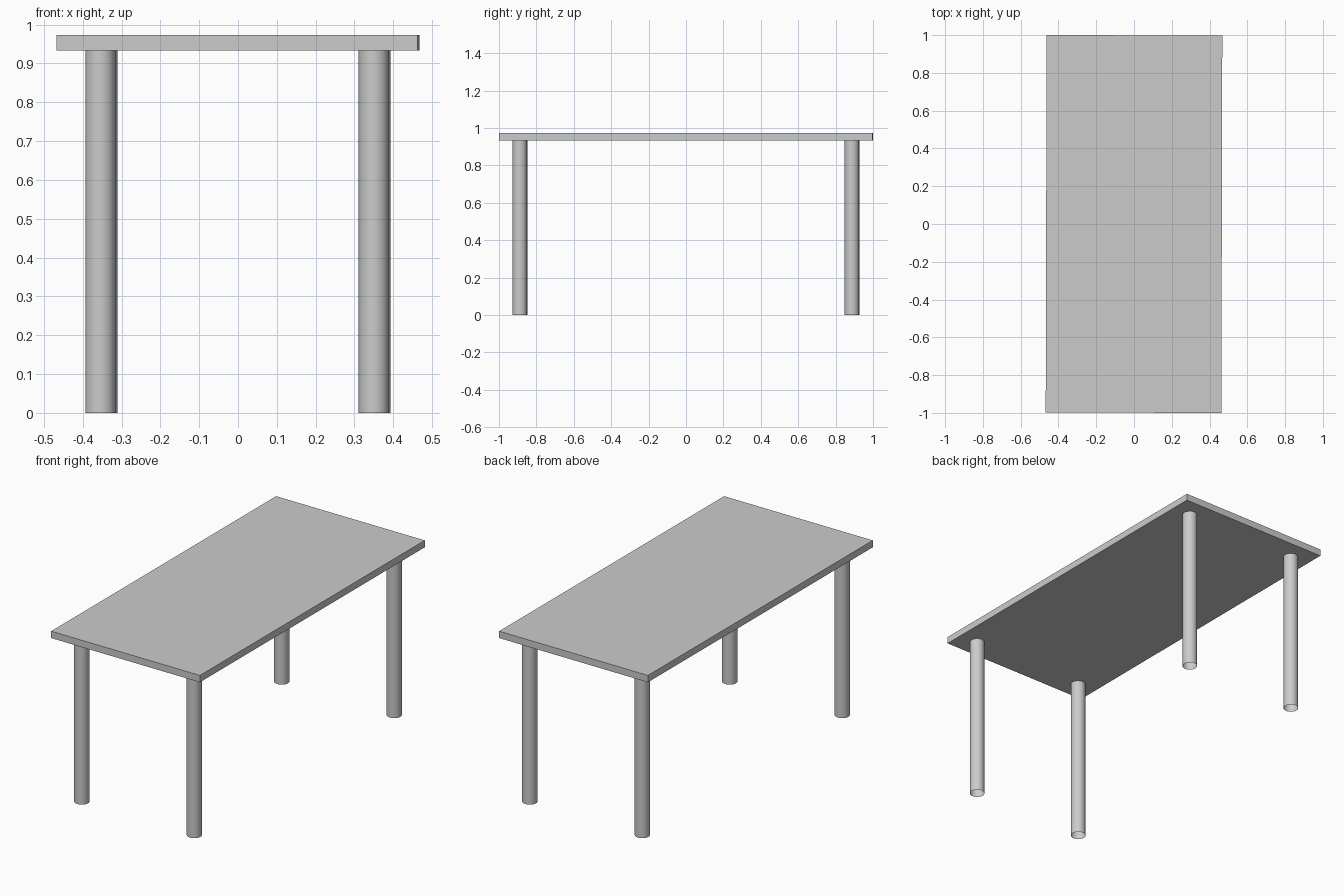
import bpy, bmesh
from math import radians
from mathutils import Matrix

if "Cube" in bpy.data.objects:
    bpy.data.objects.remove(bpy.data.objects["Cube"])

TURN = Matrix.Rotation(-0.0025, 4, 'Z')   # the table stands very slightly askew
TOP_Z, UNDER_Z = 0.973, 0.934
LEG_X, LEG_Y, LEG_R = 0.352, 0.888, 0.039


def make_object(name, bm):
    mesh = bpy.data.meshes.new(name)
    bm.transform(TURN)
    bm.to_mesh(mesh)
    bm.free()
    obj = bpy.data.objects.new(name, mesh)
    bpy.context.collection.objects.link(obj)
    return obj


# Flat rectangular slab
bm = bmesh.new()
bmesh.ops.create_cube(bm, size=1, matrix=Matrix.Translation((0, 0, (TOP_Z + UNDER_Z) / 2))
                      @ Matrix.Diagonal((0.930, 1.998, TOP_Z - UNDER_Z, 1)))
make_object("table_top", bm)


# Round tube legs, open at the ends
def leg(name, x, y):
    bm = bmesh.new()
    bmesh.ops.create_cone(bm, cap_ends=False, segments=48, radius1=LEG_R, radius2=LEG_R,
                          depth=UNDER_Z, matrix=Matrix.Translation((x, y, UNDER_Z / 2)))
    obj = make_object(name, bm)
    bpy.ops.object.select_all(action='DESELECT')
    obj.select_set(True)
    bpy.context.view_layer.objects.active = obj
    bpy.ops.object.shade_smooth_by_angle(angle=radians(30))


for end, sy in (("front", -1), ("back", 1)):
    for side, sx in (("left", -1), ("right", 1)):
        leg(f"{end}_{side}_leg", sx * LEG_X, sy * LEG_Y)
